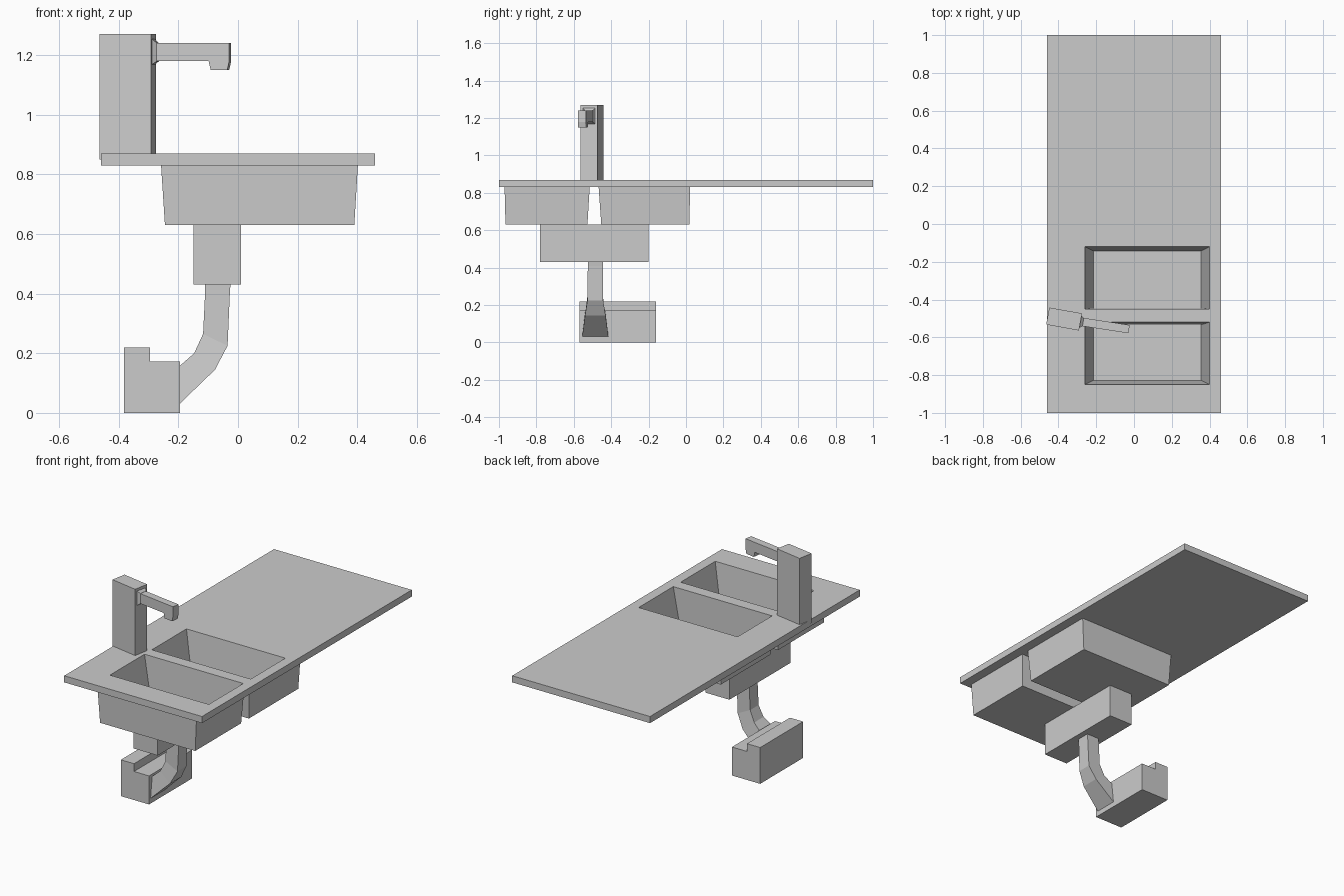
import bpy, bmesh, math
from mathutils import Matrix

if "Cube" in bpy.data.objects:
    bpy.data.objects.remove(bpy.data.objects["Cube"])


def loft(name, rings, matrix=None):
    """Closed solid through rings of equal point count."""
    bm = bmesh.new()
    vr = [[bm.verts.new(p) for p in r] for r in rings]
    n = len(rings[0])
    for a, b in zip(vr, vr[1:]):
        for i in range(n):
            j = (i + 1) % n
            bm.faces.new((a[i], a[j], b[j], b[i]))
    bm.faces.new(vr[0][::-1])
    bm.faces.new(vr[-1])
    bmesh.ops.recalc_face_normals(bm, faces=bm.faces)
    me = bpy.data.meshes.new(name)
    bm.to_mesh(me)
    bm.free()
    ob = bpy.data.objects.new(name, me)
    bpy.context.collection.objects.link(ob)
    if matrix:
        ob.matrix_world = matrix
    return ob


def rect(x0, x1, y0, y1, z):
    return [(x0, y0, z), (x1, y0, z), (x1, y1, z), (x0, y1, z)]


def box(name, x0, x1, y0, y1, z0, z1, matrix=None):
    return loft(name, [rect(x0, x1, y0, y1, z0), rect(x0, x1, y0, y1, z1)], matrix)


def extrude_xz(name, prof, y0, y1, matrix=None):
    return loft(name, [[(x, y, z) for x, z in prof] for y in (y0, y1)], matrix)


def cut(ob, cutter):
    m = ob.modifiers.new("cut", 'BOOLEAN')
    m.operation = 'DIFFERENCE'
    m.solver = 'EXACT'
    m.object = cutter
    cutter.hide_render = True
    cutter.hide_set(True)


# Worktop and the two basins (outer y top, outer y bottom, hole y top, hole y bottom)
counter = box("countertop", -0.46, 0.46, -1, 1, 0.83, 0.87)
basins = {
    "back": ((-0.467, 0.022), (-0.453, 0.018), (-0.45, -0.12), (-0.447, -0.143)),
    "front": ((-0.97, -0.515), (-0.965, -0.527), (-0.85, -0.52), (-0.828, -0.533)),
}
for side, (ot, obm, ht, hb) in basins.items():
    basin = loft(side + "_basin", [rect(-0.245, 0.39, *obm, 0.63),
                                   rect(-0.258, 0.402, *ot, 0.83)])
    hole = loft(side + "_basin_cutter", [rect(-0.215, 0.355, *hb, 0.65),
                                         rect(-0.26, 0.40, *ht, 0.87),
                                         rect(-0.26, 0.40, *ht, 0.92)])
    cut(basin, hole)
    cut(counter, hole)

# Drain box under the basins
box("drain_box", -0.15, 0.01, -0.78, -0.20, 0.43, 0.63)

# Bent drain pipe, flaring at its foot: outer (x, z), inner (x, z), half widths
path = [(-0.025, 0.43, -0.11, 0.43, 0.04, 0.04),
        (-0.027, 0.41, -0.11, 0.41, 0.04, 0.04),
        (-0.035, 0.225, -0.117, 0.265, 0.042, 0.04),
        (-0.077, 0.145, -0.147, 0.20, 0.055, 0.045),
        (-0.196, 0.03, -0.196, 0.157, 0.07, 0.055)]
yc = -0.485
loft("drain_pipe", [[(xo, yc - wo, zo), (xo, yc + wo, zo),
                     (xi, yc + wi, zi), (xi, yc - wi, zi)]
                    for xo, zo, xi, zi, wo, wi in path])

# Stepped block on the floor
extrude_xz("floor_block", [(-0.383, 0), (-0.195, 0), (-0.195, 0.172), (-0.295, 0.172),
                           (-0.295, 0.219), (-0.383, 0.219)], -0.57, -0.16)

# Tap: turned column, flared collar, arm and spout
column_m = Matrix.Translation((-0.37, -0.503, 0)) @ Matrix.Rotation(math.radians(-10.3), 4, 'Z')
box("tap_column", -0.088, 0.088, -0.046, 0.046, 0.85, 1.27, column_m)
arm_m = Matrix.Translation((-0.283, -0.517, 0)) @ Matrix.Rotation(math.radians(-8.8), 4, 'Z')
extrude_xz("tap_arm", [(-0.02, 1.18), (0.19, 1.18), (0.197, 1.15), (0.253, 1.15),
                       (0.26, 1.18), (0.26, 1.24), (-0.02, 1.24)], -0.022, 0.022, arm_m)
loft("tap_collar", [[(x, -w, a), (x, w, a), (x, w, b), (x, -w, b)]
                    for x, w, a, b in ((-0.005, 0.036, 1.165, 1.258), (0.014, 0.0225, 1.179, 1.241))],
     arm_m)
